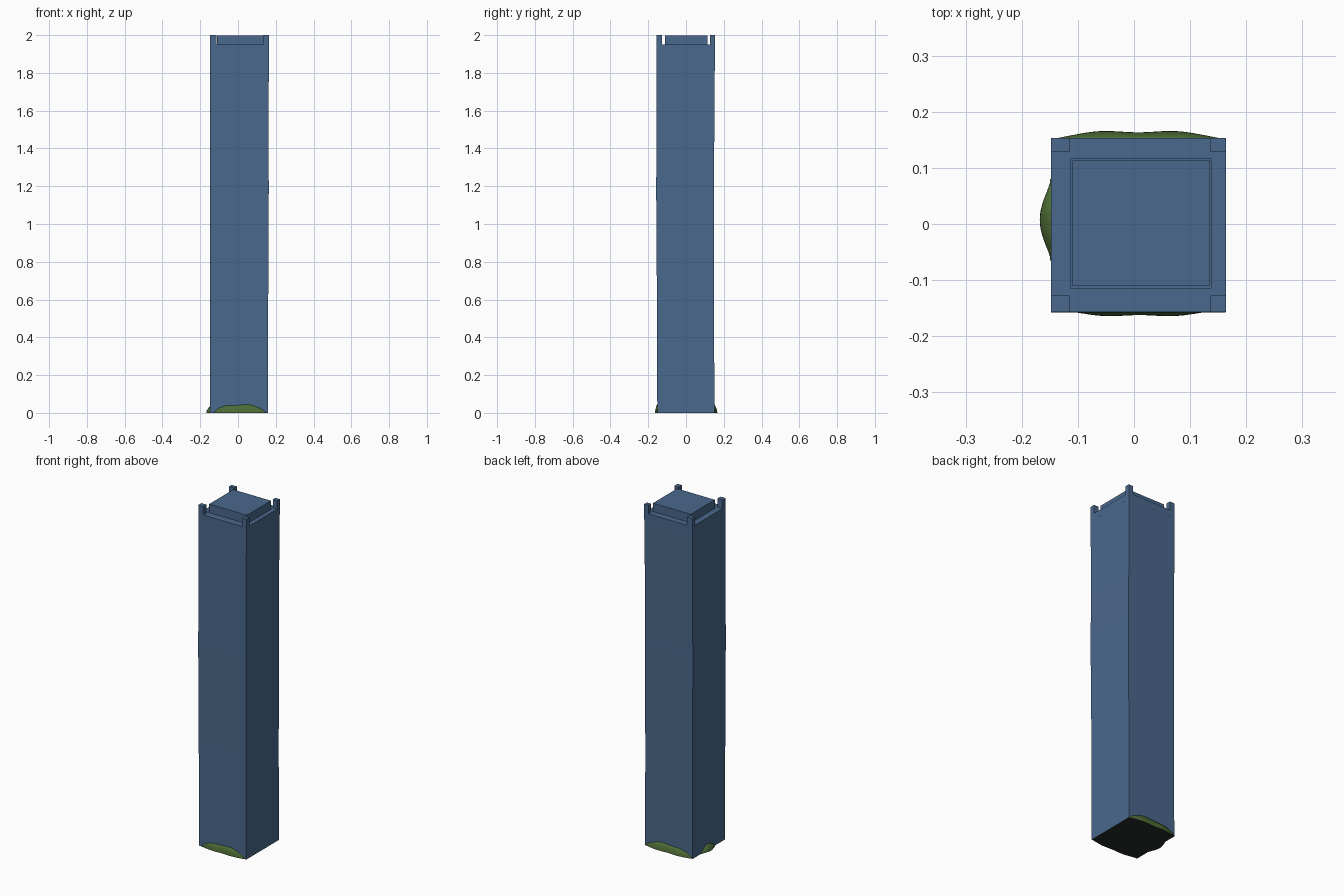
import bpy, bmesh, math

if "Cube" in bpy.data.objects:
    bpy.data.objects.remove(bpy.data.objects["Cube"])


def material(name, rgb):
    m = bpy.data.materials.new(name)
    m.diffuse_color = (*rgb, 1)
    m.use_nodes = True
    m.node_tree.nodes["Principled BSDF"].inputs["Base Color"].default_value = m.diffuse_color
    return m


BLUE = material("slate blue", (0.068, 0.140, 0.262))
MOSS = material("moss green", (0.075, 0.150, 0.036))
DARK = material("dark underside", (0.022, 0.026, 0.026))


def make(name, bm, mats):
    bmesh.ops.recalc_face_normals(bm, faces=bm.faces)
    me = bpy.data.meshes.new(name)
    bm.to_mesh(me)
    bm.free()
    ob = bpy.data.objects.new(name, me)
    bpy.context.collection.objects.link(ob)
    for m in mats:
        me.materials.append(m)
    return ob


def loft(bm, rings):
    """Closed solid through equal-length rings of points."""
    vs = [[bm.verts.new(p) for p in r] for r in rings]
    n = len(vs[0])
    for a, b in zip(vs, vs[1:]):
        for i in range(n):
            j = (i + 1) % n
            bm.faces.new((a[i], a[j], b[j], b[i]))
    bm.faces.new(vs[0])
    bm.faces.new(vs[-1])


def rect(x0, x1, y0, y1, z):
    return [(x0, y0, z), (x1, y0, z), (x1, y1, z), (x0, y1, z)]


def box(name, x0, x1, y0, y1, z0, z1):
    bm = bmesh.new()
    loft(bm, [rect(x0, x1, y0, y1, z0), rect(x0, x1, y0, y1, z1)])
    return make(name, bm, [BLUE])


# Slightly uneven shaft: x0, x1, y0, y1, z
X0, X1, Y0, Y1 = -0.148, 0.164, -0.157, 0.153
bm = bmesh.new()
loft(bm, [rect(*s) for s in (
    (-0.148, 0.160, -0.152, 0.150, 0.0),
    (-0.147, 0.160, -0.154, 0.149, 0.6),
    (-0.148, 0.163, -0.158, 0.148, 1.2),
    (-0.147, 0.161, -0.155, 0.150, 1.5),
    (X0, X1, Y0, Y1, 1.92))])
shaft = make("shaft", bm, [BLUE, DARK])
for p in shaft.data.polygons:
    if p.normal.z < -0.9:
        p.material_index = 1

# Raised cap block inside the rim
box("cap_block", -0.110, 0.135, -0.110, 0.113, 1.91, 1.998)

# Low rim rails around the top
box("rim_front", X0, X1, Y0, -0.114, 1.91, 1.95)
box("rim_back", X0, X1, 0.116, Y1, 1.91, 1.95)
box("rim_left", X0, -0.113, -0.114, 0.116, 1.91, 1.95)
box("rim_right", 0.138, X1, -0.114, 0.116, 1.91, 1.95)

# Four corner posts
for sx, xa, xb in (("left", X0, -0.115), ("right", 0.136, X1)):
    for sy, ya, yb in (("front", Y0, -0.127), ("back", 0.128, Y1)):
        box(f"corner_post_{sy}_{sx}", xa, xb, ya, yb, 1.94, 2.0)


# Moss mounds along the foot of three sides
def moss(name, a, b, wall, depth, height, axis, sign, lobes):
    bm = bmesh.new()
    rings = []
    n = 24
    for i in range(n + 1):
        t = i / n
        env = max(0.03, math.sin(math.pi * t)) ** (0.5 if lobes > 1 else 1.3)
        wob = 1 - 0.13 * (1 + math.cos(2 * math.pi * lobes * t)) if lobes > 1 else 1
        d = depth * env * wob
        h = height * env * (1 + 0.08 * math.sin(11 * t))
        u = a + (b - a) * t
        ring = []
        for off, z in ((-0.006, 0), (d, 0), (d * 0.95, h * 0.25),
                       (d * 0.6, h * 0.62), (0.002, h), (-0.006, h)):
            w = wall + sign * off
            ring.append((u, w, z) if axis == "y" else (w, u, z))
        rings.append(ring)
    loft(bm, rings)
    ob = make(name, bm, [MOSS, DARK])
    for p in ob.data.polygons:
        p.use_smooth = True
        if p.normal.z < -0.9:
            p.material_index = 1
            p.use_smooth = False


moss("moss_front", -0.125, 0.145, -0.152, 0.014, 0.044, "y", -1, 2)
moss("moss_back", -0.140, 0.155, 0.150, 0.018, 0.044, "y", 1, 2)
moss("moss_left", -0.065, 0.080, -0.148, 0.020, 0.036, "x", -1, 1)
